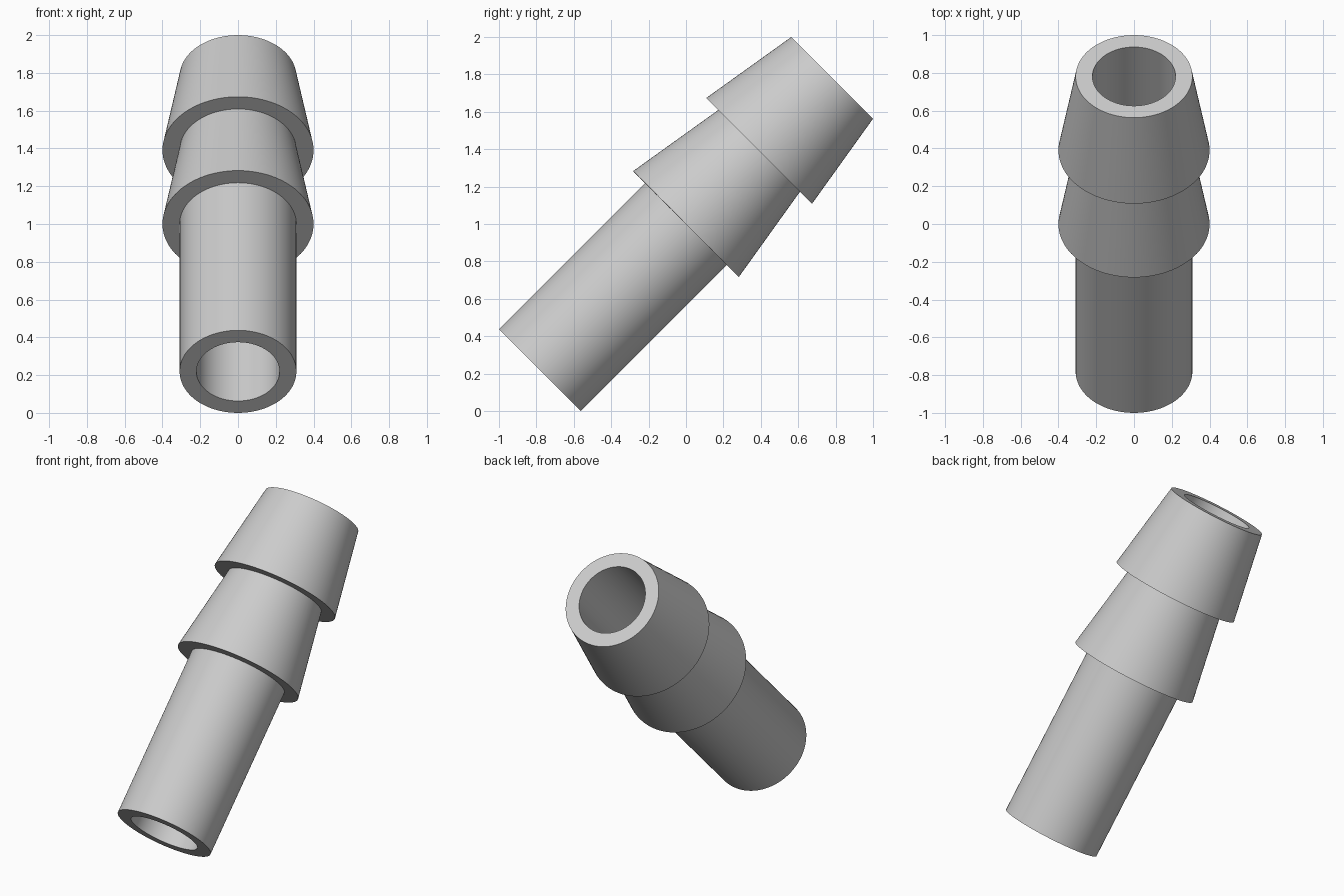
import bpy
import bmesh
import math
from mathutils import Matrix, Vector

cube = bpy.data.objects.get("Cube")
if cube:
    bpy.data.objects.remove(cube, do_unlink=True)

# Dimensions, measured along the tube from its middle
SEGMENTS = 96
BORE, TUBE, BARB = 0.22, 0.309, 0.40
HALF = 1.105
BARB_COUNT = 2
STEP = HALF / BARB_COUNT

# Plain grey material
grey = bpy.data.materials.new("light grey")
grey.use_nodes = True
colour = (0.6, 0.6, 0.6, 1)
grey.diffuse_color = colour
grey.node_tree.nodes["Principled BSDF"].inputs["Base Color"].default_value = colour

# Closed wall profile (radius, height): bore, plain tube, then tapered barbs
profile = [(BORE, HALF), (BORE, -HALF), (TUBE, -HALF), (TUBE, 0)]
for i in range(BARB_COUNT):
    profile += [(BARB, i * STEP), (TUBE, (i + 1) * STEP)]

# Revolve the profile into a hollow fitting
bm = bmesh.new()
rings = []
for radius, height in profile:
    ring = bmesh.ops.create_circle(
        bm, segments=SEGMENTS, radius=radius,
        matrix=Matrix.Translation((0, 0, height)))["verts"]
    rings.append(ring)
for lower, upper in zip(rings, rings[1:] + rings[:1]):
    for i in range(SEGMENTS):
        j = (i + 1) % SEGMENTS
        bm.faces.new((lower[i], lower[j], upper[j], upper[i]))
bmesh.ops.recalc_face_normals(bm, faces=bm.faces)

# Lean the fitting back by 45 degrees and lift it onto the floor
lean = Matrix.Rotation(-math.radians(45), 4, "X")
bm.transform(Matrix.Translation(Vector((0, 0, 1))) @ lean)

mesh = bpy.data.meshes.new("barbed_hose_fitting")
bm.to_mesh(mesh)
bm.free()
mesh.materials.append(grey)
fitting = bpy.data.objects.new("barbed_hose_fitting", mesh)
bpy.context.collection.objects.link(fitting)

# Smooth round walls with crisp rims
bpy.ops.object.select_all(action="DESELECT")
fitting.select_set(True)
bpy.context.view_layer.objects.active = fitting
bpy.ops.object.shade_smooth_by_angle(angle=math.radians(20))
